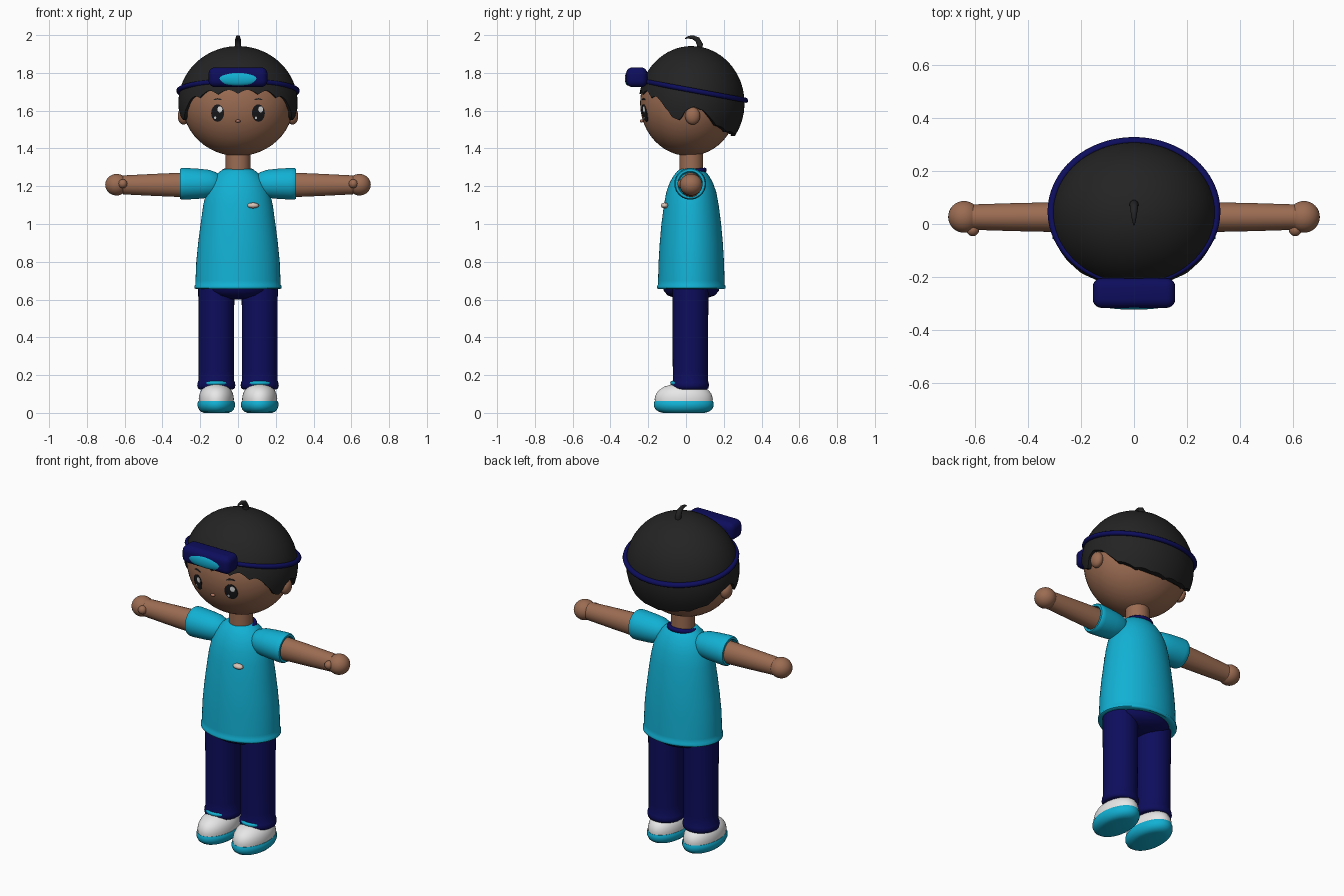
import bpy, bmesh, math
from math import sin, cos, pi, sqrt

if "Cube" in bpy.data.objects:
    bpy.data.objects.remove(bpy.data.objects["Cube"])


def colour(name, r, g, b):
    m = bpy.data.materials.new(name)
    m.diffuse_color = (r, g, b, 1)
    m.use_nodes = True
    m.node_tree.nodes["Principled BSDF"].inputs["Base Color"].default_value = m.diffuse_color
    return m


SKIN = colour("skin_brown", 0.33, 0.15, 0.085)
HAIR = colour("hair_black", 0.017, 0.017, 0.017)
NAVY = colour("navy", 0.004, 0.004, 0.11)
CYAN = colour("cyan", 0.006, 0.44, 0.66)
WHITE = colour("white", 0.8, 0.8, 0.8)
EYE = colour("eye_black", 0.01, 0.01, 0.012)
NOSE = colour("nose_brown", 0.42, 0.17, 0.11)
BADGE = colour("badge_cream", 0.7, 0.55, 0.47)


def finish(name, bm, mat, angle=50):
    bmesh.ops.recalc_face_normals(bm, faces=bm.faces)
    me = bpy.data.meshes.new(name)
    bm.to_mesh(me)
    bm.free()
    ob = bpy.data.objects.new(name, me)
    bpy.context.collection.objects.link(ob)
    me.materials.append(mat)
    smooth(ob, angle)
    return ob


def smooth(ob, angle=50):
    bpy.ops.object.select_all(action='DESELECT')
    ob.select_set(True)
    bpy.context.view_layer.objects.active = ob
    bpy.ops.object.shade_smooth_by_angle(angle=math.radians(angle))


def skin_rings(bm, rings, caps=True, closed=False):
    """Bridge equal loops of points with quads."""
    vs = [[bm.verts.new(p) for p in r] for r in rings]
    n = len(vs[0])
    pairs = list(zip(vs, vs[1:])) + ([(vs[-1], vs[0])] if closed else [])
    for a, b in pairs:
        for i in range(n):
            j = (i + 1) % n
            bm.faces.new((a[i], a[j], b[j], b[i]))
    if caps and not closed:
        bm.faces.new(vs[0])
        bm.faces.new(vs[-1])


def lathe(name, profile, centre, mat, axis='z', n=40, side=1):
    """Elliptical lathe; profile holds (height, radius a, radius b)."""
    bm = bmesh.new()
    rings = []
    for h, a, b in profile:
        ring = []
        for i in range(n):
            c, s = cos(2 * pi * i / n), sin(2 * pi * i / n)
            p = (a * c, b * s, h) if axis == 'z' else (side * h, a * c, b * s)
            ring.append([p[k] + centre[k] for k in range(3)])
        rings.append(ring)
    skin_rings(bm, rings)
    return finish(name, bm, mat)


def ball(name, centre, radii, mat, seg=32):
    bm = bmesh.new()
    bmesh.ops.create_uvsphere(bm, u_segments=seg, v_segments=seg // 2, radius=1)
    for v in bm.verts:
        v.co = [v.co[k] * radii[k] + centre[k] for k in range(3)]
    return finish(name, bm, mat, 80)


def ring(name, centre, rx, ry, r, slope, mat, n=64, m=10):
    """Elliptical hoop tilted so that z rises by slope along y."""
    bm = bmesh.new()
    loops = []
    for i in range(n):
        c, s = cos(2 * pi * i / n), sin(2 * pi * i / n)
        loop = []
        for j in range(m):
            d, h = r * cos(2 * pi * j / m), r * sin(2 * pi * j / m)
            y = (ry + d) * s
            loop.append((centre[0] + (rx + d) * c, centre[1] + y, centre[2] + h + slope * y))
        loops.append(loop)
    skin_rings(bm, loops, closed=True)
    return finish(name, bm, mat, 80)


# Head
HC, HR = (0, 0.015, 1.64), (0.295, 0.258, 0.28)
ball("head", HC, HR, SKIN, 48)


def face_plate(name, cx, cz, rx, rz, lift, mat, bend=0.0, n=24):
    """Thin oval plate laid on the face; bend arches it."""
    bm = bmesh.new()
    loops = []
    for k, up in ((1, -0.004), (1, lift), (0.66, lift), (0.33, lift), (0.03, lift)):
        loop = []
        for i in range(n):
            u = k * cos(2 * pi * i / n)
            x = cx + rx * u
            z = cz + rz * k * sin(2 * pi * i / n) - bend * u * u
            q = 1 - ((x - HC[0]) / HR[0]) ** 2 - ((z - HC[2]) / HR[2]) ** 2
            loop.append((x, HC[1] - HR[1] * sqrt(max(q, 0)) - up, z))
        loops.append(loop)
    skin_rings(bm, loops)
    return finish(name, bm, mat)


for s, tag in ((-1, "right"), (1, "left")):
    x = s * 0.108
    face_plate("eye_" + tag, x, 1.587, 0.034, 0.046, 0.003, EYE)
    face_plate("eye_shine_" + tag, x + 0.012, 1.607, 0.013, 0.016, 0.005, WHITE)
    face_plate("eye_glint_" + tag, x - 0.013, 1.562, 0.006, 0.007, 0.005, WHITE)
    face_plate("brow_" + tag, x, 1.662, 0.024, 0.004, 0.003, HAIR, 0.006)
    ball("ear_" + tag, (s * 0.289, 0.035, 1.572), (0.03, 0.04, 0.046), SKIN, 24)
ball("nose", (0, -0.235, 1.545), (0.014, 0.01, 0.008), NOSE, 16)

# Hair cap with a jagged hairline, given as (angle from front, height)
LINE = [(0, 1.70), (30, 1.695), (46, 1.67), (60, 1.625), (68, 1.56), (76, 1.548), (83, 1.60),
        (92, 1.618), (102, 1.605), (110, 1.565), (120, 1.525), (140, 1.49), (180, 1.47)]


def hairline(deg):
    for (a, za), (b, zb) in zip(LINE, LINE[1:]):
        if deg <= b:
            z = za + (zb - za) * (deg - a) / (b - a)
            break
    jag = 0.022 if deg < 62 else 0.006
    return z + jag * (abs(sin(math.radians(deg * 9))) - 0.5)


bm = bmesh.new()
N, M = 144, 16
loops = []
for k in range(-1, M):
    loop = []
    for i in range(N):
        phi = 2 * pi * i / N
        deg = math.degrees(phi)
        low = math.asin((hairline(min(deg, 360 - deg)) - 1.64) / 0.302)
        lat = low + (pi / 2 - 0.01 - low) * max(k, 0) / (M - 1)
        f = 0.9 if k < 0 else 1
        loop.append((0.316 * f * cos(lat) * sin(phi), 0.03 - 0.28 * f * cos(lat) * cos(phi),
                     1.64 + 0.302 * sin(lat)))
    loops.append(loop)
skin_rings(bm, loops)
finish("hair", bm, HAIR)

# Curled tuft on the crown
cu = bpy.data.curves.new("hair_tuft", 'CURVE')
cu.dimensions = '3D'
cu.bevel_depth = 1
cu.bevel_resolution = 3
cu.use_fill_caps = True
tuft = [(0.07, 1.92, 0.016), (0.074, 1.95, 0.017), (0.06, 1.977, 0.015),
        (0.035, 1.989, 0.011), (0.012, 1.988, 0.007), (-0.006, 1.982, 0.002)]
sp = cu.splines.new('POLY')
sp.points.add(len(tuft) - 1)
for p, (y, z, r) in zip(sp.points, tuft):
    p.co = (0, y, z, 1)
    p.radius = r
ob = bpy.data.objects.new("hair_tuft", cu)
bpy.context.collection.objects.link(ob)
cu.materials.append(HAIR)
bpy.ops.object.select_all(action='DESELECT')
ob.select_set(True)
bpy.context.view_layer.objects.active = ob
bpy.ops.object.convert(target='MESH')
smooth(bpy.context.view_layer.objects.active, 80)

# Goggles pushed up on the forehead
ring("goggle_strap", (0, 0.047, 1.705), 0.313, 0.268, 0.014, -0.185, NAVY)
bm = bmesh.new()
bmesh.ops.create_cube(bm, size=1)
for v in bm.verts:
    v.co = (v.co.x * 0.312, v.co.y * 0.113 - 0.261, v.co.z * 0.104 + 1.777)
bmesh.ops.bevel(bm, geom=bm.edges[:], offset=0.034, segments=5, profile=0.5, affect='EDGES')
finish("goggle_frame", bm, NAVY)
ball("goggle_lens", (0, -0.307, 1.77), (0.125, 0.017, 0.037), CYAN)

# Neck, collar and shirt
CY = 0.028
lathe("neck", [(1.24, 0.065, 0.063), (1.40, 0.065, 0.063)], (0, CY, 0), SKIN)
ring("collar", (0, CY + 0.004, 1.277), 0.074, 0.064, 0.014, 0.12, NAVY)
lathe("shirt", [(0.66, 0.20, 0.155), (0.655, 0.222, 0.174), (0.66, 0.23, 0.181), (0.67, 0.231, 0.182),
                (0.678, 0.226, 0.177), (0.70, 0.225, 0.176), (0.8, 0.221, 0.173), (0.9, 0.211, 0.167),
                (1.0, 0.198, 0.158), (1.1, 0.184, 0.145), (1.17, 0.168, 0.132), (1.22, 0.147, 0.114),
                (1.255, 0.122, 0.094), (1.28, 0.094, 0.074), (1.29, 0.075, 0.06)],
      (0, CY, 0), CYAN, n=56)
ball("badge", (0.08, -0.113, 1.098), (0.031, 0.02, 0.015), BADGE, 20)

# Trouser seat
lathe("trouser_seat", [(0.6, 0.03, 0.03), (0.607, 0.09, 0.08), (0.622, 0.145, 0.125),
                       (0.645, 0.178, 0.145), (0.68, 0.19, 0.155)], (0, CY, 0), NAVY)

# Arms, legs and shoes, mirrored
for s, tag in ((-1, "right"), (1, "left")):
    lathe("sleeve_" + tag, [(0.09, 0.04, 0.04), (0.115, 0.06, 0.06), (0.15, 0.073, 0.073),
                            (0.2, 0.079, 0.079), (0.28, 0.084, 0.084), (0.3, 0.083, 0.083),
                            (0.308, 0.078, 0.078), (0.308, 0.066, 0.066), (0.29, 0.06, 0.06)],
          (0, 0.022, 1.213), CYAN, 'x', side=s)
    lathe("arm_" + tag, [(0.25, 0.057, 0.066), (0.31, 0.056, 0.064), (0.45, 0.053, 0.058),
                         (0.61, 0.048, 0.05)], (0, 0.026, 1.207), SKIN, 'x', side=s)
    ball("hand_" + tag, (s * 0.643, 0.027, 1.208), (0.06, 0.06, 0.057), SKIN)
    ball("thumb_" + tag, (s * 0.61, -0.022, 1.213), (0.024, 0.024, 0.024), SKIN, 20)

    lx = s * 0.115
    lathe("trouser_leg_" + tag, [(0.125, 0.088, 0.088), (0.13, 0.097, 0.095), (0.145, 0.101, 0.099),
                                 (0.16, 0.099, 0.097), (0.172, 0.094, 0.093), (0.22, 0.094, 0.093),
                                 (0.4, 0.094, 0.094), (0.7, 0.096, 0.096)], (lx, 0.023, 0), NAVY)
    ring("shoe_collar_" + tag, (lx, 0.005, 0.15), 0.066, 0.078, 0.011, -0.1, CYAN, 40)
    lathe("shoe_upper_" + tag, [(0.05, 0.091, 0.152), (0.075, 0.093, 0.154), (0.1, 0.089, 0.147),
                                (0.12, 0.08, 0.132), (0.138, 0.063, 0.105), (0.149, 0.042, 0.07),
                                (0.154, 0.015, 0.025)], (lx, -0.012, 0), WHITE)
    lathe("shoe_sole_" + tag, [(0, 0.065, 0.11), (0.006, 0.08, 0.132), (0.018, 0.092, 0.149),
                               (0.035, 0.099, 0.158), (0.052, 0.099, 0.158), (0.062, 0.094, 0.154)],
          (lx, -0.012, 0), CYAN)
